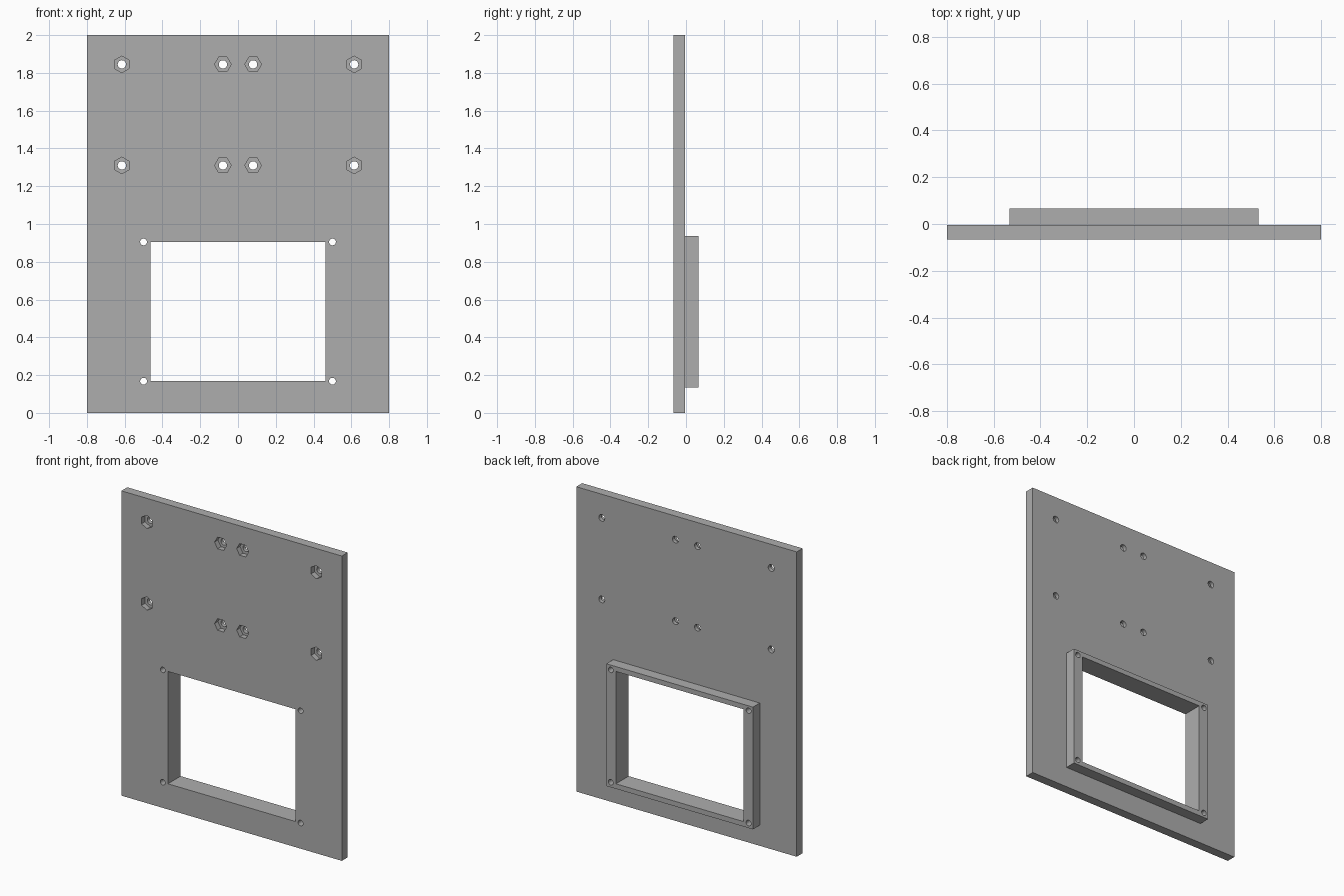
import bpy
import math

cube = bpy.data.objects.get("Cube")
if cube:
    bpy.data.objects.remove(cube, do_unlink=True)

FRONT, SEAM, BACK = -0.066, -0.005, 0.066

grey = bpy.data.materials.new("plain_grey")
grey.use_nodes = True
colour = (0.42, 0.42, 0.42, 1)
grey.diffuse_color = colour
grey.node_tree.nodes["Principled BSDF"].inputs["Base Color"].default_value = colour


def block(name, width, y0, y1, z0, z1):
    bpy.ops.mesh.primitive_cube_add(size=1, location=(0, (y0 + y1) / 2, (z0 + z1) / 2))
    obj = bpy.context.object
    obj.name = name
    obj.scale = (width, y1 - y0, z1 - z0)
    bpy.ops.object.transform_apply(location=True, rotation=True, scale=True)
    obj.data.materials.append(grey)
    return obj


def prism(x, z, radius, sides, y0, y1, turn=0):
    """Cutter prism running along y, turned about its own axis."""
    bpy.ops.mesh.primitive_cylinder_add(
        vertices=sides, radius=radius, depth=y1 - y0,
        location=(x, (y0 + y1) / 2, z), rotation=(math.pi / 2, math.radians(turn), 0))
    bpy.ops.object.transform_apply(location=True, rotation=True, scale=True)
    obj = bpy.context.object
    obj.data.materials.append(grey)
    return obj


def cut(target, cutter):
    cutter.hide_render = True
    mod = target.modifiers.new("cut", 'BOOLEAN')
    mod.operation = 'DIFFERENCE'
    mod.solver = 'EXACT'
    mod.object = cutter
    bpy.context.view_layer.objects.active = target
    bpy.ops.object.modifier_apply(modifier=mod.name)
    bpy.data.objects.remove(cutter, do_unlink=True)


panel = block("panel", 1.6, FRONT, SEAM, 0, 2)
frame = block("rear_frame", 1.064, SEAM, BACK, 0.135, 0.937)

# Window opening and corner screw holes through both parts
for part in (panel, frame):
    cut(part, block("window_cutter", 0.925, -0.2, 0.2, 0.168, 0.905))
    for x in (-0.5, 0.5):
        for z in (0.168, 0.905):
            cut(part, prism(x, z, 0.018, 24, -0.2, 0.2))

# Bolt holes with hexagonal nut pockets in the front
for x in (-0.615, -0.08, 0.08, 0.615):
    for z in (1.31, 1.845):
        turn = 0 if abs(x) > 0.5 else 30
        cut(panel, prism(x, z, 0.044, 6, -0.2, FRONT + 0.035, turn))
        cut(panel, prism(x, z, 0.022, 24, -0.2, 0.2))
